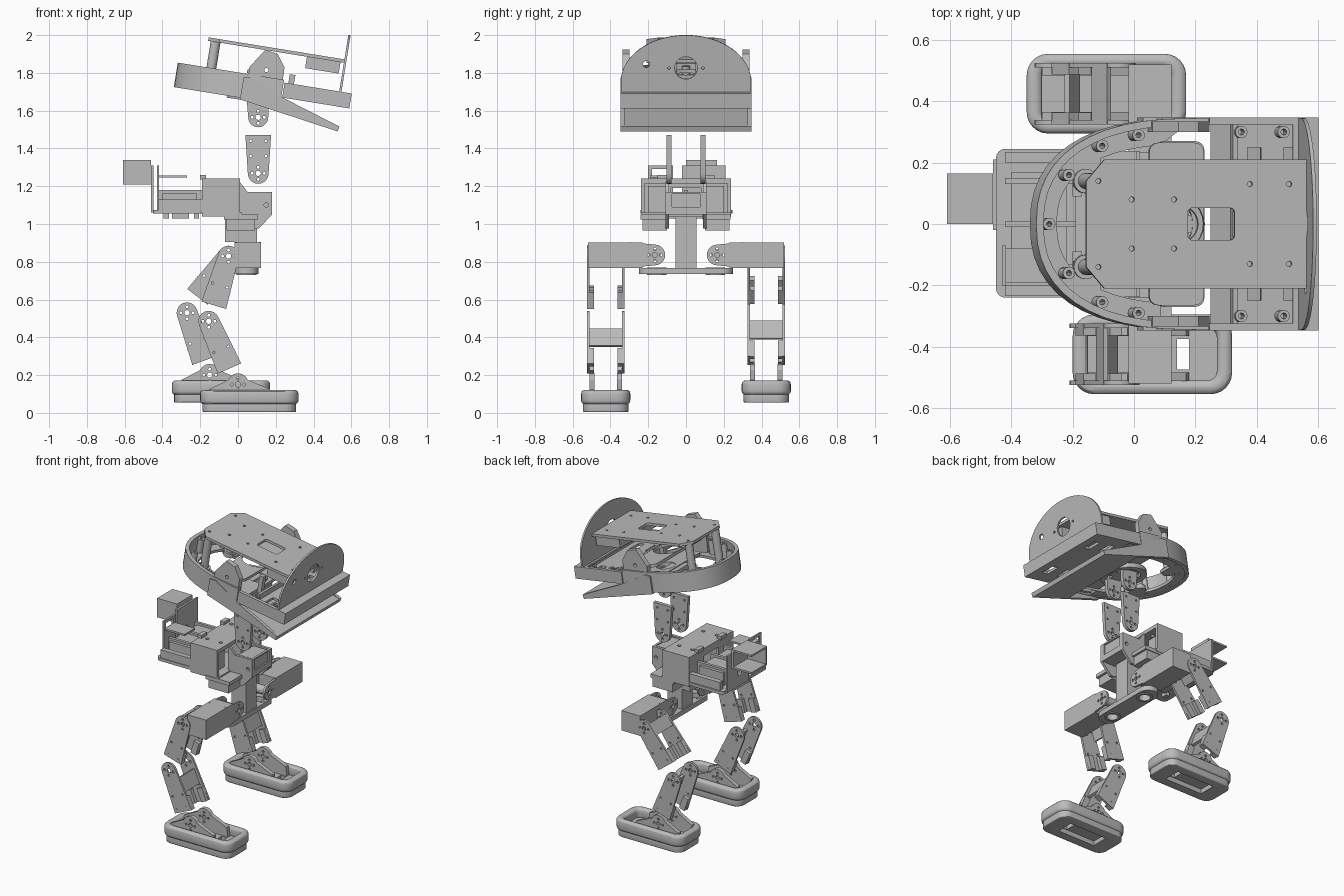
import bpy, bmesh, math
from math import sin, cos, pi
from mathutils import Matrix, Vector

if "Cube" in bpy.data.objects:
    bpy.data.objects.remove(bpy.data.objects["Cube"])

grey = bpy.data.materials.new("plain_grey")
grey.use_nodes = True
grey.diffuse_color = (0.5, 0.5, 0.5, 1)
grey.node_tree.nodes["Principled BSDF"].inputs["Base Color"].default_value = (0.5, 0.5, 0.5, 1)

PLANES = {"xy": Matrix.Identity(4),
          "xz": Matrix(((1, 0, 0, 0), (0, 0, -1, 0), (0, 1, 0, 0), (0, 0, 0, 1))),
          "yz": Matrix(((0, 0, 1, 0), (1, 0, 0, 0), (0, 1, 0, 0), (0, 0, 0, 1)))}
WORLD = Matrix.Identity(4)
HEAD = Matrix.Translation((0.1, 0, 1.75)) @ Matrix.Rotation(math.radians(9.2), 4, "Y")


def finish(name, bm, frame):
    bm.transform(frame)
    bmesh.ops.remove_doubles(bm, verts=bm.verts, dist=1e-5)
    bmesh.ops.recalc_face_normals(bm, faces=bm.faces)
    me = bpy.data.meshes.new(name)
    bm.to_mesh(me)
    bm.free()
    me.materials.append(grey)
    bpy.context.collection.objects.link(bpy.data.objects.new(name, me))


def box(name, x, y, z, frame=WORLD):
    bm = bmesh.new()
    bmesh.ops.create_cube(bm, size=1)
    bm.transform(Matrix.Translation([sum(r) / 2 for r in (x, y, z)]) @ Matrix.Diagonal([r[1] - r[0] for r in (x, y, z)] + [1]))
    finish(name, bm, frame)


def circle(u, v, r, n=16):
    return [(u + r * cos(2 * pi * i / n), v + r * sin(2 * pi * i / n)) for i in range(n)]


def rounded(u, v, r=0.0, n=6):
    """Rectangle over ranges u and v with rounded corners."""
    if r == 0:
        return [(u[0], v[0]), (u[1], v[0]), (u[1], v[1]), (u[0], v[1])]
    pts = []
    for k, (a, b) in enumerate(((u[1] - r, v[1] - r), (u[0] + r, v[1] - r), (u[0] + r, v[0] + r), (u[1] - r, v[0] + r))):
        pts += [(a + r * cos((k + i / n) * pi / 2), b + r * sin((k + i / n) * pi / 2)) for i in range(n + 1)]
    return pts


def plate(name, outline, lo, hi, plane="xy", holes=(), frame=WORLD, bevel=0.0):
    """Flat outline with holes, thickened from lo to hi along the plane's normal."""
    cu = bpy.data.curves.new(name, "CURVE")
    cu.dimensions, cu.fill_mode = "2D", "BOTH"
    cu.extrude = (hi - lo) / 2 - bevel
    cu.bevel_depth, cu.bevel_resolution, cu.offset = bevel, 2, -bevel
    for loop in [outline, *holes]:
        s = cu.splines.new("POLY")
        s.points.add(len(loop) - 1)
        for p, q in zip(s.points, loop):
            p.co = (q[0], q[1], 0, 1)
        s.use_cyclic_u = True
    tmp = bpy.data.objects.new(name, cu)
    bpy.context.collection.objects.link(tmp)
    me = bpy.data.meshes.new_from_object(tmp.evaluated_get(bpy.context.evaluated_depsgraph_get()))
    bm = bmesh.new()
    bm.from_mesh(me)
    for data in (tmp, cu, me):
        bpy.data.batch_remove([data])
    mid = (lo + hi) / 2 * (-1 if plane == "xz" else 1)
    finish(name, bm, frame @ PLANES[plane] @ Matrix.Translation((0, 0, mid)))


def bolt_ring(u, v, r=0.032):
    return [circle(u, v, 0.014, 12)] + [circle(u + r * cos(k * pi / 2), v + r * sin(k * pi / 2), 0.008, 8) for k in range(4)]


def link_shape(pivot, tip):
    """Tapered link: round at the pivot, square and wider at the tip."""
    a, b = Vector(pivot), Vector(tip)
    d = (b - a).normalized()
    p = Vector((-d.y, d.x))
    arc = [a + 0.055 * (p * cos(t * pi / 10) - d * sin(t * pi / 10)) for t in range(11)]
    holes = bolt_ring(*a) + [circle(*(b - d * k + p * s * 0.04), 0.007, 8) for s in (-1, 1) for k in (0.03, 0.11)]
    return arc + [b - p * 0.068, b + p * 0.068], holes, d, p


def clevis(name, pivot, tip, yc, half, web):
    """Two link plates joined by a web, with tabs inside the square end."""
    shape, holes, d, p = link_shape(pivot, tip)
    a, b = Vector(pivot), Vector(tip)
    for s in (-1, 1):
        plate(name + "_side", shape, *sorted((yc + s * half, yc + s * (half - 0.014))), "xz", holes)
        for k in (-0.045, 0.045):
            c = b - d * 0.045 + p * k
            tab = [c + d * i * 0.045 + p * j * 0.02 for i, j in ((-1, -1), (1, -1), (1, 1), (-1, 1))]
            plate(name + "_tab", tab, *sorted((yc + s * half * 0.99, yc + s * (half - 0.038))), "xz")
    (t0, t1), (q0, q1) = web
    strip = [a + d * t + p * q for t, q in ((t0, q0), (t1, q0), (t1, q1), (t0, q1))]
    plate(name + "_web", strip, yc - half, yc + half, "xz")


# Legs and feet: each side is posed differently
LEGS = {"right": (-1, 0.0, 0.0, (-0.155, 0.485), (-0.045, 0.235), (-0.128, 0.57)),
        "left": (1, -0.15, 0.05, (-0.27, 0.53), (-0.178, 0.277), (-0.215, 0.615))}
for side, (s, fx, fz, knee, shin_end, thigh_end) in LEGS.items():
    yc = s * 0.425
    foot = Matrix.Translation((fx, yc, fz))
    cavity = rounded((-0.15, 0.27), (-0.085, 0.085), 0.03)
    plate(side + "_foot_rim", rounded((-0.2, 0.32), (-0.13, 0.13), 0.07), 0.045, 0.122, "xy", [cavity], foot, 0.02)
    plate(side + "_foot_sole", rounded((-0.188, 0.308), (-0.12, 0.12), 0.06), 0.004, 0.06, "xy",
          [rounded((-0.08, 0.2), (-0.055, 0.055))], foot, 0.006)
    plate(side + "_foot_floor", rounded((-0.17, 0.29), (-0.1, 0.1), 0.04), 0.035, 0.062, "xy",
          [rounded((0.14, 0.18), (-0.05, 0.05))], foot)
    ear = [(-0.16, 0.06), (0.18, 0.06), (0.17, 0.125)] + [
        (0.055 * cos(a * pi / 8), 0.155 + 0.055 * sin(a * pi / 8)) for a in range(1, 8)] + [(-0.15, 0.125)]
    for e in (-1, 1):
        plate(side + "_ankle_ear", ear, e * 0.073 - 0.014, e * 0.073 + 0.014, "xz", bolt_ring(0, 0.15), foot)
    clevis(side + "_shin", knee, shin_end, yc, 0.1, ((0.06, 0.16), (0.025, 0.042)))
    clevis(side + "_thigh", (-0.05, 0.83), thigh_end, yc, 0.1, ((-0.01, 0.075), (-0.055, -0.04)))
    # Hip block and its tapered clevis reaching the pelvis
    box(side + "_hip_block", (-0.018, 0.123), sorted((s * 0.23, s * 0.52)), (0.768, 0.903))
    shape, holes, d, p = link_shape((s * 0.165, 0.836), (s * 0.3, 0.836))
    for x in (-0.018, 0.109):
        plate(side + "_hip_clevis", shape, x, x + 0.014, "yz", holes[:5])
    plate(side + "_hip_axle", circle(s * 0.165, 0.836, 0.03), 0.0, 0.1, "yz")
    # Waist servo blocks and pelvis bearing
    y = sorted((s * 0.1, s * 0.23))
    box(side + "_waist_servo", (-0.06, 0.09), y, (0.965, 1.03))
    box(side + "_waist_flange", (-0.075, 0.105), (y[0] - 0.012, y[1] + 0.005), (1.025, 1.05))
    plate(side + "_pelvis_bearing", circle(0.045, s * 0.155, 0.052, 24), 0.73, 0.77, "xy", [circle(0.045, s * 0.155, 0.036, 24)])

# Pelvis
plate("pelvis_base", rounded((-0.018, 0.108), (-0.25, 0.25), 0.06), 0.735, 0.768, "xy",
      [circle(0.045, s * 0.155, 0.04, 24) for s in (-1, 1)])
box("pelvis_column", (-0.01, 0.1), (-0.055, 0.055), (0.75, 1.04))
box("pelvis_crossbar", (-0.07, 0.1), (-0.055, 0.055), (0.905, 1.04))

# Torso: shell open at the front, with a narrower chest ahead of it
chest = [(0.0, 1.0), (0.09, 0.975), (0.11, 0.975), (0.18, 1.05), (0.18, 1.17), (0.05, 1.17), (0.0, 1.235)]
for s in (-1, 1):
    plate("torso_side", rounded((-0.19, 0.01), (1.05, 1.235)), *sorted((s * 0.22, s * 0.238)), "xz")
    plate("chest_cheek", chest, *sorted((s * 0.09, s * 0.108)), "xz", [circle(0.15, 1.1, 0.012)])
    box("torso_servo", (-0.17, -0.04), sorted((s * 0.09, s * 0.2)), (1.06, 1.2))
    box("top_clip", (-0.2, -0.17), sorted((s * 0.09, s * 0.15)), (1.235, 1.26))
    box("rear_rail", (-0.42, -0.19), sorted((s * 0.2, s * 0.235)), (1.06, 1.13))
    for x in (-0.38, -0.22):
        box("rear_foot_tab", (x - 0.014, x + 0.014), sorted((s * 0.13, s * 0.17)), (1.03, 1.06))
plate("torso_back", rounded((-0.238, 0.238), (1.05, 1.235)), -0.19, -0.172, "yz", [rounded((-0.08, 0.08), (1.09, 1.19))])
plate("torso_roof", rounded((-0.19, 0.01), (-0.238, 0.238)), 1.215, 1.24, "xy",
      [circle(x, y, 0.012) for x in (-0.14, -0.04) for y in (-0.13, 0.13)])
plate("torso_floor", rounded((-0.19, 0.02), (-0.238, 0.238)), 1.04, 1.06)
plate("chest_floor", rounded((0.0, 0.18), (-0.1, 0.1)), 1.05, 1.065)
plate("chest_front", rounded((-0.108, 0.108), (1.05, 1.17)), 0.165, 0.18, "yz", [rounded((-0.075, 0.075), (1.09, 1.16))])
box("chest_panel", (0.06, 0.17), (-0.08, 0.08), (1.08, 1.165))

# Rear deck and back bracket
plate("rear_deck", rounded((-0.45, -0.18), (-0.24, 0.245), 0.03), 1.055, 1.075, "xy",
      [circle(-0.385, y, 0.009) for y in (-0.14, 0.14)] + [circle(-0.375, 0.065, 0.018)])
box("rear_servo", (-0.4, -0.22), (-0.17, 0.17), (1.075, 1.165))
box("rear_underside", (-0.35, -0.26), (-0.12, 0.12), (1.03, 1.06))
for y in (-0.14, 0.0, 0.14):
    box("rear_fin", (-0.42, -0.19), (y - 0.01, y + 0.01), (1.09, 1.18))
plate("back_wall", rounded((-0.02, 0.21), (1.06, 1.31)), -0.46, -0.447, "yz", [circle(0.08, 1.15, 0.02)])
plate("back_fin", rounded((-0.42, -0.27), (-0.19, -0.08)), 1.245, 1.257)
plate("back_bracket", rounded((-0.2, -0.07), (1.07, 1.31)), -0.43, -0.418, "yz", [rounded((-0.18, -0.1), (1.25, 1.29))])
for z in (1.21, 1.328):
    box("back_pack_sheet", (-0.61, -0.46), (0.0, 0.165), (z, z + 0.012))
box("back_pack_side", (-0.61, -0.46), (0.0, 0.012), (1.21, 1.34))
box("back_pack_front", (-0.472, -0.46), (0.0, 0.165), (1.21, 1.34))

# Neck
shape, holes, d, p = link_shape((0.107, 1.268), (0.107, 1.47))
ring = [(0.107 + 0.053 * cos(a * pi / 10), 1.565 + 0.053 * sin(a * pi / 10)) for a in range(-10, 1)]
for s in (-1, 1):
    plate("neck_lower_side", shape, *sorted((s * 0.078, s * 0.102)), "xz", holes)
    plate("neck_upper_ear", ring + [(0.165, 1.66), (0.045, 1.67)], s * 0.075 - 0.012, s * 0.075 + 0.012, "xz", bolt_ring(0.107, 1.565))
plate("neck_ring", circle(0, 0, 0.145, 32), -0.105, -0.075, "xy", [circle(0, 0, 0.105, 32)], HEAD)
for u, v in ((0.135, 0.03), (0.03, 0.135)):
    box("neck_cross", (-u, u), (-v, v), (-0.1, -0.08), HEAD)
box("neck_mount", (-0.06, 0.06), (-0.09, 0.09), (-0.1, -0.06), HEAD)
plate("neck_yoke", rounded((-0.02, 0.14), (-0.27, 0.27), 0.03), -0.075, -0.055, "xy", [circle(0.06, 0, 0.06, 24)], HEAD)


# Rear skull: U-shaped wall with an inner ledge
def horseshoe(inset, front):
    pts = []
    for i in range(25):
        t = pi / 2 + pi * i / 24
        c, k = cos(t), sin(t)
        pts.append((-abs(c) ** 0.8 * (0.53 - inset) + 0.1, math.copysign(abs(k) ** 0.85, k) * (0.345 - inset)))
    return [(front, 0.345 - inset)] + pts + [(front, inset - 0.345)]


wall = horseshoe(0, 0.14) + horseshoe(0.024, 0.14)[::-1]
plate("skull_wall", wall, -0.095, 0.036, "xy", (), HEAD)
studs = [(-0.385, 0), (-0.32, 0.16), (-0.21, 0.255), (-0.09, 0.29)]
studs += [(u, -v) for u, v in studs[1:]]
plate("skull_ledge", horseshoe(0.01, 0.0) + horseshoe(0.085, 0.0)[::-1], -0.09, -0.072, "xy",
      [circle(u, v, 0.009, 8) for u, v in studs], HEAD)
for u, v in studs:
    plate("skull_boss", circle(u, v, 0.02), -0.07, 0.025, "xy", [circle(u, v, 0.009, 8)], HEAD)

# Jaw arms, ears and head supports
ear = [(0.045, 1.68), (0.06, 1.83), (0.145, 1.923), (0.21, 1.90), (0.246, 1.828), (0.22, 1.64)]
arm = [(0.01, 1.66), (0.527, 1.49), (0.537, 1.516), (0.235, 1.67), (0.07, 1.775), (0.03, 1.775)]
for s in (-1, 1):
    plate("head_ear", ear, *sorted((s * 0.3, s * 0.335)), "xz", [circle(0.15, 1.815, 0.011)])
    plate("jaw_arm", arm, *sorted((s * 0.325, s * 0.347)), "xz")
    plate("rear_post", circle(-0.25, s * 0.14, 0.026), -0.075, 0.178, "xy", (), HEAD)
    plate("rear_post_foot", circle(-0.25, s * 0.14, 0.04), -0.09, -0.06, "xy", (), HEAD)
    box("skull_cross_tie", (-0.29, -0.2), sorted((s * 0.12, s * 0.25)), (-0.09, -0.072), HEAD)
    box("lip_side", (0.145, 0.505), sorted((s * 0.325, s * 0.347)), (-0.058, 0.022), HEAD)
    box("inner_post", (0.165, 0.195), sorted((s * 0.13, s * 0.16)), (-0.05, 0.07), HEAD)
    box("eye_servo", (0.24, 0.42), sorted((s * 0.05, s * 0.2)), (0.115, 0.178), HEAD)
    for u in (0.25, 0.39):
        plate("lip_boss", circle(u, s * 0.3, 0.02), -0.05, 0.022, "xy", [circle(u, s * 0.3, 0.01, 8)], HEAD)
jaw = [(0.25, 1.581), (0.527, 1.49), (0.537, 1.516), (0.25, 1.612)]
plate("jaw_plate", jaw, -0.347, 0.347, "xz")

# Upper lip tray
slots = [rounded((u, u + 0.045), (v - 0.05, v + 0.05)) for u in (0.28, 0.4) for v in (-0.2, 0.2)]
plate("lip_floor", rounded((0.225, 0.505), (-0.345, 0.345)), -0.058, -0.04, "xy", slots, HEAD)
box("lip_front", (0.487, 0.505), (-0.345, 0.345), (-0.058, 0.022), HEAD)
box("lip_rear", (0.225, 0.24), (-0.345, 0.345), (-0.058, 0.0), HEAD)
box("lip_shelf", (0.42, 0.505), (-0.345, 0.345), (0.01, 0.022), HEAD)

# Face plate with arched top
arch = [(0.345 * cos(a * pi / 32), 0.075 + 0.25 * sin(a * pi / 32)) for a in range(33)]
face_holes = [circle(0, 0.15, 0.06, 24), circle(-0.21, 0.17, 0.018)] + [circle(s * 0.09, 0.15, 0.008, 8) for s in (-1, 1)]
plate("face_plate", [(-0.345, 0.02), (0.345, 0.02)] + arch, 0.438, 0.45, "yz", face_holes, HEAD)

# Top deck
deck = [(-0.29, -0.14), (-0.23, -0.21), (0.44, -0.21), (0.44, 0.21), (-0.23, 0.21), (-0.29, 0.14)]
deck_holes = [circle(u, s * v, 0.009, 8) for s in (-1, 1) for u, v in ((-0.25, 0.14), (0.25, 0.13), (0.38, 0.13), (-0.14, 0.08), (0, 0.08))]
plate("top_deck", deck, 0.176, 0.194, "xy", deck_holes + [rounded((0.045, 0.2), (-0.052, 0.052), 0.015)], HEAD)
plate("deck_wing", rounded((-0.06, 0.12), (-0.265, 0.265), 0.03), 0.04, 0.06, "xy", [circle(0.03, 0, 0.09, 24)], HEAD)

bpy.ops.object.select_all(action="DESELECT")
for ob in bpy.context.scene.objects:
    if ob.type == "MESH":
        ob.select_set(True)
        bpy.context.view_layer.objects.active = ob
bpy.ops.object.shade_smooth_by_angle(angle=math.radians(30))
